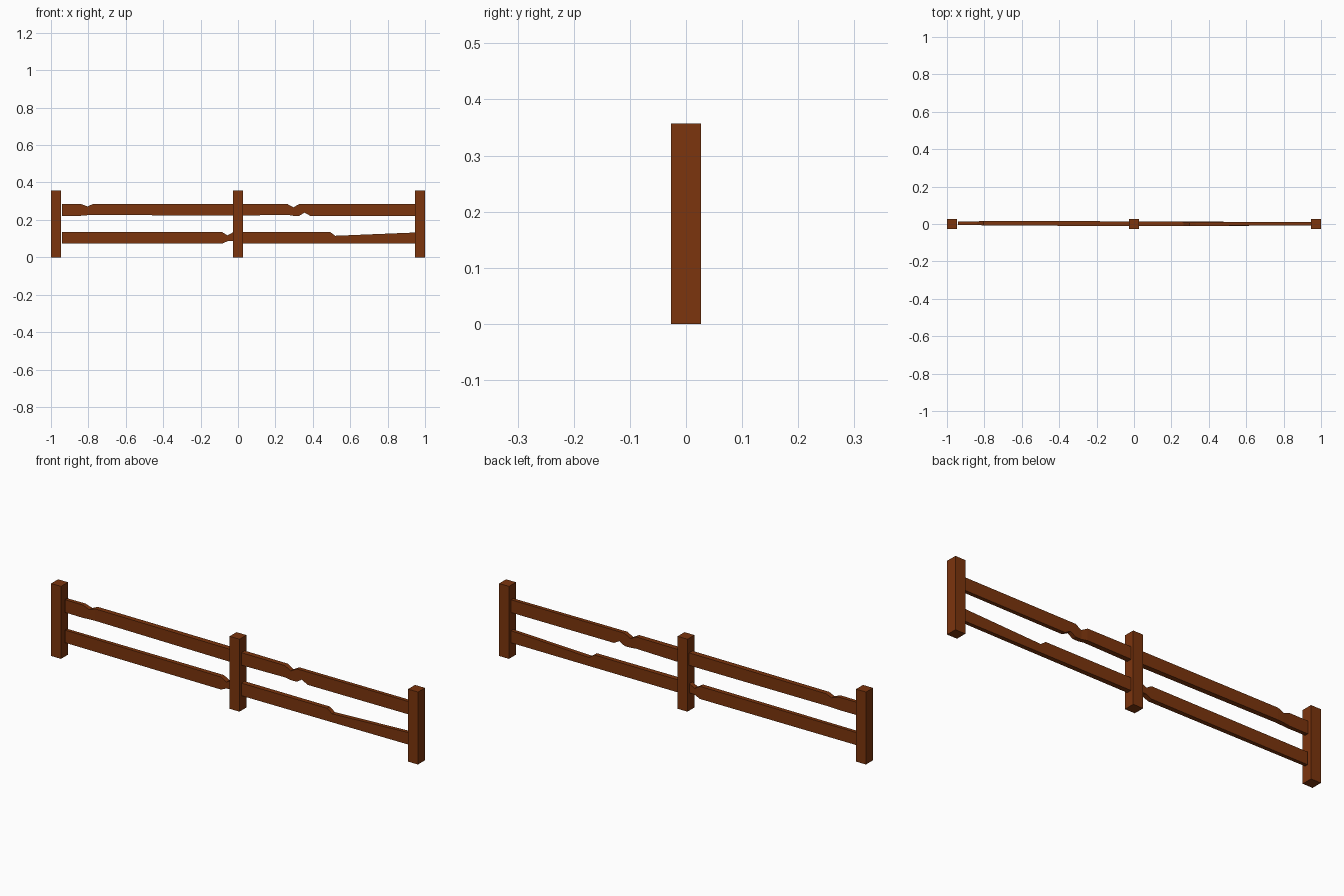
import bpy, bmesh

wood = bpy.data.materials.new("brown_wood")
wood.diffuse_color = (0.2, 0.035, 0.004, 1)


def finish(bm, name):
    bmesh.ops.recalc_face_normals(bm, faces=bm.faces)
    mesh = bpy.data.meshes.new(name)
    bm.to_mesh(mesh)
    bm.free()
    mesh.materials.append(wood)
    bpy.context.collection.objects.link(bpy.data.objects.new(name, mesh))


def post(name, x, width=0.054, height=0.357):
    bm = bmesh.new()
    bmesh.ops.create_cube(bm, size=1)
    bmesh.ops.scale(bm, vec=(width, width, height), verts=bm.verts)
    bmesh.ops.translate(bm, vec=(x, 0, height / 2), verts=bm.verts)
    finish(bm, name)


def rail(name, stations):
    # each station is a rectangular cross-section: x, bottom, top, front, back
    bm = bmesh.new()
    rings = []
    for x, z0, z1, y0, y1 in stations:
        corners = ((y0, z0), (y1, z0), (y1, z1), (y0, z1))
        rings.append([bm.verts.new((x, y, z)) for y, z in corners])
    for a, b in zip(rings, rings[1:]):
        for i in range(4):
            j = (i + 1) % 4
            bm.faces.new((a[i], a[j], b[j], b[i]))
    bm.faces.new(rings[0])
    bm.faces.new(rings[-1])
    finish(bm, name)


# Square posts
for label, x in (("left", -0.973), ("middle", 0), ("right", 0.973)):
    post(label + "_post", x)

# Upper rail, chipped near the left end and right of the middle
rail("upper_rail", [
    (-0.94, 0.222, 0.285, -0.005, 0.013),
    (-0.84, 0.222, 0.285, -0.006, 0.014),
    (-0.805, 0.225, 0.272, -0.007, 0.016),
    (-0.775, 0.226, 0.285, -0.007, 0.017),
    (0.0, 0.223, 0.285, -0.012, 0.014),
    (0.264, 0.227, 0.285, -0.012, 0.012),
    (0.296, 0.222, 0.267, -0.012, 0.009),
    (0.328, 0.222, 0.285, -0.011, 0.010),
    (0.355, 0.239, 0.285, -0.010, 0.010),
    (0.386, 0.222, 0.285, -0.010, 0.010),
    (0.96, 0.222, 0.285, -0.007, 0.011),
])

# Lower rail, pinched beside the middle post and worn down on the right
rail("lower_rail", [
    (-0.94, 0.073, 0.135, -0.005, 0.012),
    (-0.085, 0.073, 0.135, -0.011, 0.013),
    (-0.056, 0.086, 0.117, -0.011, 0.013),
    (-0.03, 0.088, 0.132, -0.011, 0.013),
    (0.02, 0.073, 0.135, -0.012, 0.013),
    (0.493, 0.073, 0.135, -0.010, 0.012),
    (0.52, 0.073, 0.115, -0.010, 0.012),
    (0.96, 0.073, 0.133, -0.007, 0.011),
])
